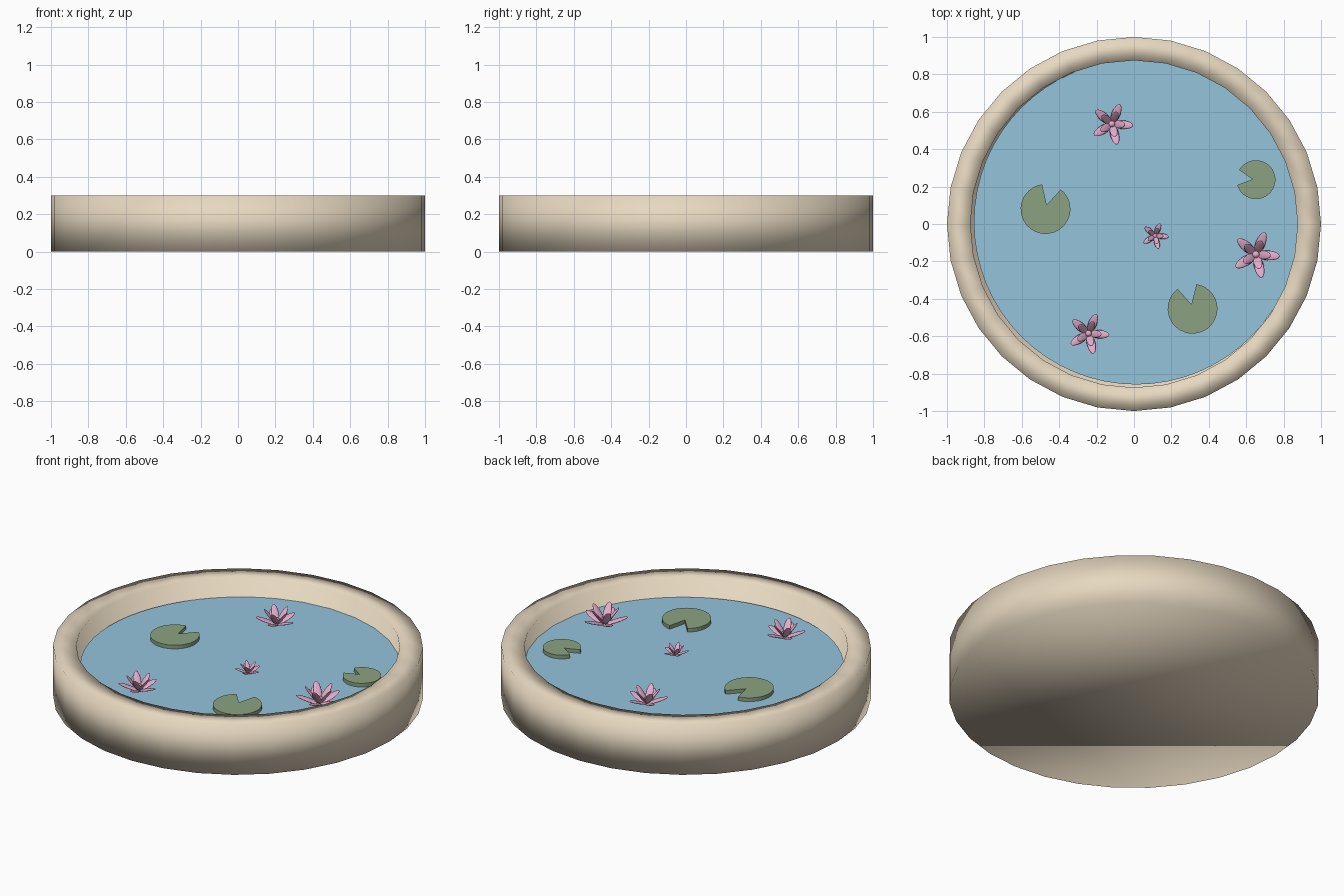
import bpy, bmesh
from math import sin, cos, radians, pi
from mathutils import Matrix

if "Cube" in bpy.data.objects:
    bpy.data.objects.remove(bpy.data.objects["Cube"])

WATER_Z = 0.19


def material(name, color):
    m = bpy.data.materials.new(name)
    m.diffuse_color = color
    m.use_nodes = True
    m.node_tree.nodes["Principled BSDF"].inputs["Base Color"].default_value = m.diffuse_color
    return m


STONE = material("sandstone", (0.80, 0.69, 0.53, 1))
WATER = material("water", (0.30, 0.55, 0.72, 1))
GREEN = material("leaf_green", (0.26, 0.36, 0.22, 1))
PINK = material("petal_pink", (0.80, 0.42, 0.62, 1))


def finish(bm, name, mat, smooth):
    bmesh.ops.recalc_face_normals(bm, faces=bm.faces)
    me = bpy.data.meshes.new(name)
    bm.to_mesh(me)
    bm.free()
    me.materials.append(mat)
    for p in me.polygons:
        p.use_smooth = smooth
    ob = bpy.data.objects.new(name, me)
    bpy.context.collection.objects.link(ob)
    return ob


def ring(bm, r, z, n=32):
    return [bm.verts.new((r * cos(2 * pi * i / n), r * sin(2 * pi * i / n), z)) for i in range(n)]


# Round basin: lathed profile with closed floor and underside
bm = bmesh.new()
rings = [ring(bm, r, z) for r, z in ((1, 0), (1, 0.3), (0.875, 0.3), (0.875, 0.13))]
for a, b in zip(rings, rings[1:]):
    for i in range(32):
        j = (i + 1) % 32
        bm.faces.new((a[i], a[j], b[j], b[i]))
bm.faces.new(rings[0])
bm.faces.new(rings[-1])
finish(bm, "basin", STONE, True)

# Water surface
bm = bmesh.new()
bm.faces.new(ring(bm, 0.868, 0, 64))
water = finish(bm, "water", WATER, False)
water.location = (0.012, 0.01, WATER_Z)


# Lily pads: notched discs
def lily_pad(name, x, y, r, notch):
    bm = bmesh.new()
    pts = [(0.18 * r * cos(radians(notch)), 0.18 * r * sin(radians(notch)))]
    for i in range(29):
        a = radians(notch + 23 + 314 * i / 28)
        pts.append((r * cos(a), r * sin(a)))
    face = bm.faces.new([bm.verts.new((px, py, 0)) for px, py in pts])
    ext = bmesh.ops.extrude_face_region(bm, geom=[face])
    for v in ext["geom"]:
        if isinstance(v, bmesh.types.BMVert):
            v.co.z += 0.03
    finish(bm, name, GREEN, False).location = (x, y, 0.182)


lily_pad("lily_pad_left", -0.473, 0.08, 0.133, 75)
lily_pad("lily_pad_front", 0.313, -0.453, 0.133, 104)
lily_pad("lily_pad_right", 0.652, 0.237, 0.104, 173)


# Water lilies: two tiers of five flattened petals around a small heart
def water_lily(name, x, y, s):
    bm = bmesh.new()
    for tilt, length, width in ((20, 1.08, 0.42), (52, 1.02, 0.38)):
        for k in range(5):
            m = (Matrix.Rotation(radians(72 * k - 4), 4, 'Z')
                 @ Matrix.Rotation(radians(-tilt), 4, 'Y')
                 @ Matrix.Translation((length / 2, 0, 0))
                 @ Matrix.Diagonal((length / 2, width / 2, 0.05, 1)))
            bmesh.ops.create_uvsphere(bm, u_segments=12, v_segments=8, radius=1,
                                      matrix=m @ Matrix.Rotation(pi / 2, 4, 'Y'))
    bmesh.ops.create_uvsphere(bm, u_segments=12, v_segments=8, radius=0.16,
                              matrix=Matrix.Translation((0, 0, 0.2)))
    ob = finish(bm, name, PINK, True)
    ob.location = (x, y, WATER_Z + 0.005)
    ob.scale = (s, s, s)


water_lily("water_lily_back", -0.118, 0.535, 0.112)
water_lily("water_lily_right", 0.652, -0.163, 0.126)
water_lily("water_lily_centre", 0.113, -0.063, 0.071)
water_lily("water_lily_front", -0.243, -0.585, 0.110)
